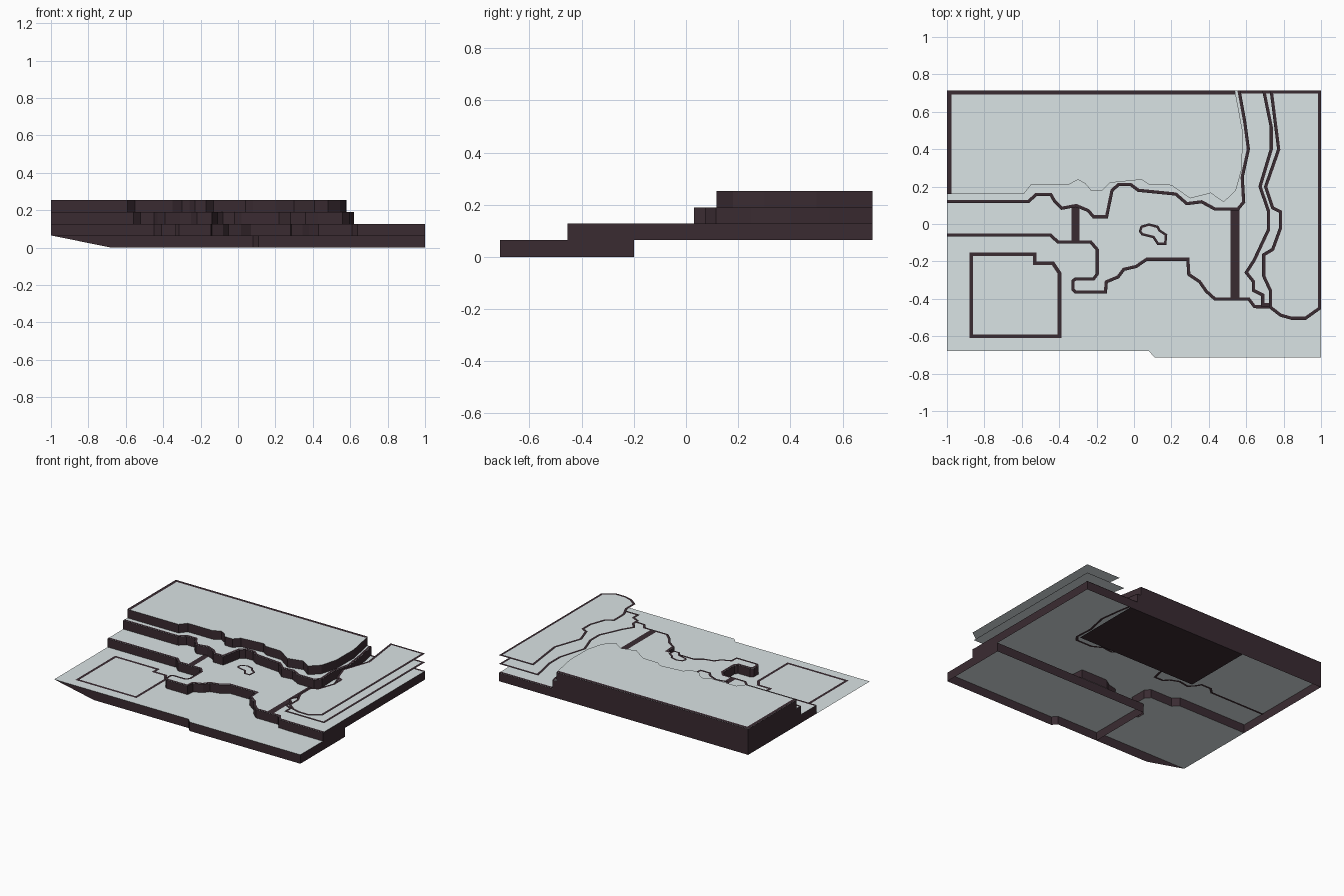
import bpy
from mathutils import Vector

if "Cube" in bpy.data.objects:
    bpy.data.objects.remove(bpy.data.objects["Cube"])

Z0, Z1, Z2, Z3 = 0.065, 0.127, 0.19, 0.253   # heights of the four levels
BACK = 0.715


def material(name, rgb):
    m = bpy.data.materials.new(name)
    m.diffuse_color = (*rgb, 1)
    m.use_nodes = True
    m.node_tree.nodes["Principled BSDF"].inputs["Base Color"].default_value = m.diffuse_color
    return m


LIGHT = material("pale grey board", (0.70, 0.77, 0.78))
DARK = material("dark edge", (0.042, 0.024, 0.031))


def add(name, verts, faces, mat):
    me = bpy.data.meshes.new(name)
    me.from_pydata(verts, [], faces)
    me.materials.append(mat)
    me.update()
    ob = bpy.data.objects.new(name, me)
    bpy.context.collection.objects.link(ob)
    return ob


def sheet(name, pts, z, mat=LIGHT):
    """Flat face from an outline."""
    return add(name, [(x, y, z) for x, y in pts], [list(range(len(pts)))], mat)


def ribbon(name, low, high, closed):
    n = len(low)
    faces = [(i, (i + 1) % n, (i + 1) % n + n, i + n)
             for i in range(n if closed else n - 1)]
    return add(name, low + high, faces, DARK)


def wall(name, pts, z0, z1, closed=True):
    """Vertical cliff along an outline."""
    return ribbon(name, [(x, y, z0) for x, y in pts],
                  [(x, y, z1) for x, y in pts], closed)


def border(name, pts, z, width=0.017, closed=True):
    """Flat dark line on the left side of a path (negative width: right)."""
    p = [Vector(q) for q in pts]
    n = len(p)
    inner = []
    for i in range(n):
        a = p[i] - p[i - 1] if (closed or i > 0) else p[1] - p[0]
        b = p[(i + 1) % n] - p[i] if (closed or i < n - 1) else a
        na = Vector((-a.y, a.x)).normalized()
        nb = Vector((-b.y, b.x)).normalized()
        m = (na + nb) / max(1 + na.dot(nb), 0.5)
        inner.append(p[i] + m * width)
    z += 0.0015
    return ribbon(name, [(v.x, v.y, z) for v in p],
                  [(v.x, v.y, z) for v in inner], closed)


# contours, each from the left edge towards the right
low = [(-1, -.067), (-.45, -.067), (-.41, -.105), (-.235, -.105), (-.205, -.14),
       (-.205, -.265), (-.22, -.285), (-.315, -.285), (-.335, -.3), (-.335, -.355),
       (-.315, -.372), (-.145, -.372), (-.14, -.315), (-.08, -.29), (-.05, -.25),
       (.015, -.235), (.07, -.197), (.28, -.197), (.285, -.275), (.345, -.315),
       (.38, -.365), (.43, -.41), (.61, -.41), (.64, -.45), (.72, -.453),
       (1, -.455)]
mid = [(-1, .112), (-.56, .112), (-.52, .15), (-.45, .15), (-.43, .115),
       (-.39, .075), (-.31, .09), (-.25, .065), (-.22, .03), (-.14, .03),
       (-.11, .175), (-.08, .202), (-.02, .202), (.02, .172), (.22, .152),
       (.28, .1), (.36, .11), (.43, .072), (.56, .072), (.595, .115),
       (.587, .25), (.62, .4), (.60, .55), (.57, BACK)]
high = [(-1, .16), (-.59, .16), (-.55, .21), (-.35, .21), (-.3, .237),
        (-.26, .215), (-.23, .178), (-.17, .178), (-.13, .22), (.04, .237),
        (.08, .21), (.2, .207), (.3, .137), (.41, .165), (.48, .117),
        (.545, .18), (.578, .3), (.58, .5), (.54, BACK)]
corner = (-1, BACK)

# stepped board surfaces
front = [(-1, -.68), (.08, -.68), (.11, -.713), (1, -.713)]
sheet("ground", front + low[::-1], Z0)
sheet("first_terrace", low + [(1, BACK), corner], Z1)
sheet("second_terrace", mid + high[::-1], Z2)
sheet("top_plateau", high + [corner], Z3)

# cliffs between the levels
wall("low_cliff", low + [(1, BACK), corner], Z0, Z1)
wall("middle_cliff", mid + [corner], Z1, Z2)
wall("high_cliff", high + [corner], Z2, Z3)

# front skirt, tapering up at the left corner
skirt = [(-1, -.68), (-.68, -.68)] + front[1:] + [(1, -.2)]
ribbon("front_skirt", [(x, y, Z0 if i == 0 else 0) for i, (x, y) in enumerate(skirt)],
       [(x, y, Z0) for x, y in skirt], False)

# hollow box below the ground: inner walls and ceiling
wall("skirt_inner_wall", [(1, -.2), (-.25, -.2), (-.25, -.68)], 0, Z0, False)
sheet("skirt_ceiling", [(-.25, -.68)] + front[1:] + [(1, -.2), (-.25, -.2)], Z0 - .004)

# dark lines along the cliffs and the outer edge
border("low_cliff_line", low, Z1, closed=False)
border("middle_cliff_line", mid, Z2, closed=False)
border("underside_line", mid, Z1 - .004, closed=False)
border("plateau_edge_line", [(-1, .16), corner, (.54, BACK)], Z3, -.023, False)
border("back_edge_line", [(.57, BACK), (1, BACK)], Z1, -.017, False)

# thin floating hill layers on the right
hill_1 = [(.685, BACK), (.725, .52), (.725, .4), (.665, .2), (.71, .07),
          (.71, -.03), (.635, -.19), (.59, -.26), (.63, -.31), (.63, -.36),
          (.68, -.385), (.68, -.44), (1, -.44), (1, BACK)]
hill_2 = [(.725, BACK), (.765, .4), (.695, .2), (.735, .08), (.775, .06),
          (.775, -.02), (.735, -.13), (.685, -.16), (.685, -.28), (.722, -.36),
          (.722, -.45), (.78, -.495), (.84, -.512), (.92, -.512), (1, -.455),
          (1, BACK)]
for name, pts, z in (("lower_hill", hill_1, Z2), ("upper_hill", hill_2, Z3)):
    sheet(name, pts, z)
    border(name + "_line", pts, z)

# small island layer
island = [(.025, -.04), (.035, -.01), (.08, .004), (.13, -.01), (.14, -.03),
          (.178, -.055), (.173, -.112), (.125, -.112), (.1, -.075), (.04, -.06)]
sheet("island", island, Z2)
border("island_line", island, Z2, -.013)

# outlined field on the ground
field = [(-.88, -.152), (-.52, -.152), (-.52, -.2), (-.428, -.2),
         (-.388, -.26), (-.388, -.61), (-.88, -.61)]
border("field_line", field, Z0, -.02)

# dark bars across the first terrace
for name, x0, x1, y0, y1 in (("left_bar", -.335, -.292, -.1, .1),
                             ("right_bar", .515, .563, -.405, .08)):
    sheet(name, [(x0, y0), (x1, y0), (x1, y1), (x0, y1)], Z1 + .002, DARK)

# dark panel under the plateau
sheet("underside_panel", [(-.33, .2), (-.33, BACK), (.63, BACK), (.63, .2)], Z0, DARK)
